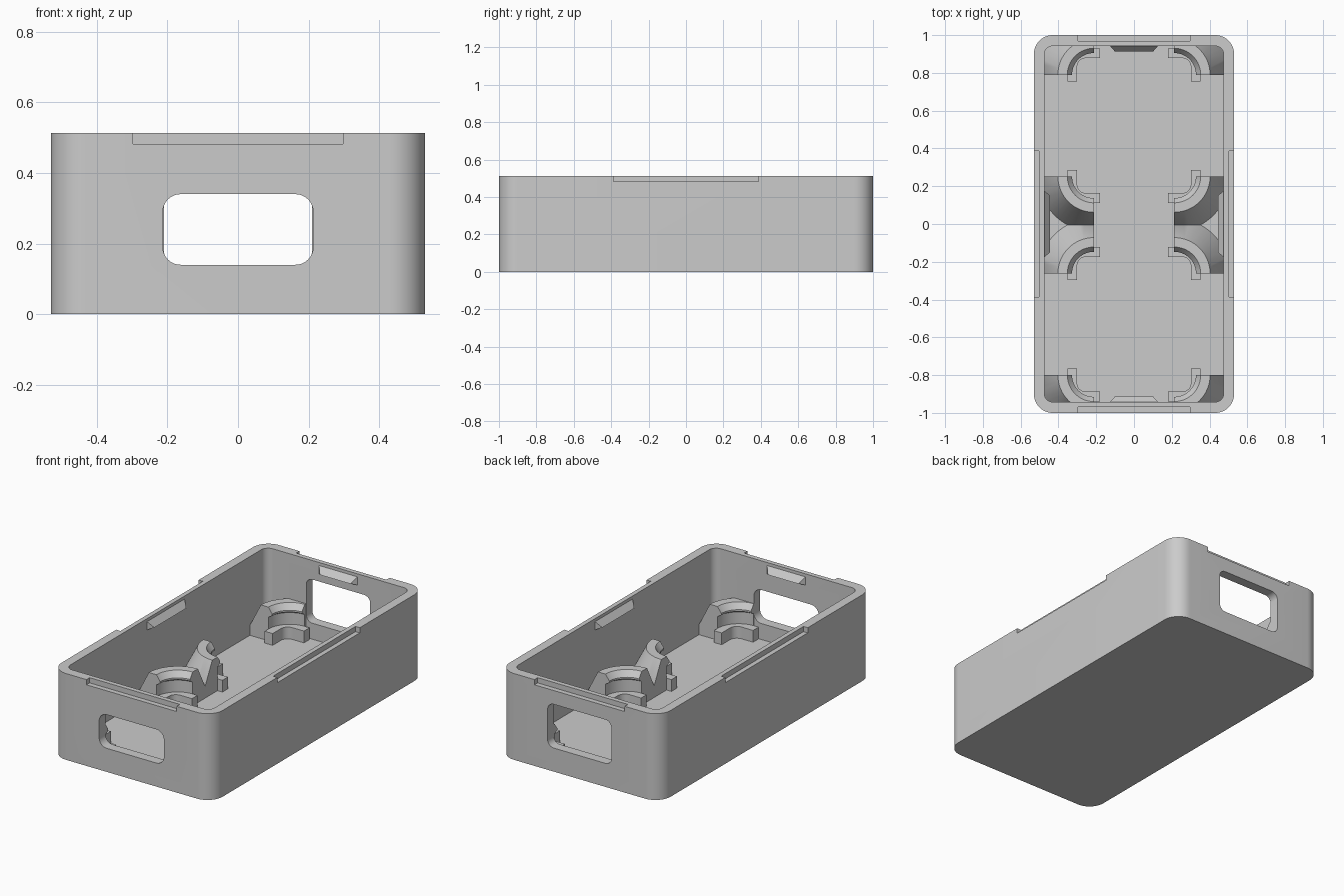
import bpy, bmesh
from math import cos, sin, pi
from mathutils import Vector

cube = bpy.data.objects.get("Cube")
if cube:
    bpy.data.objects.remove(cube, do_unlink=True)

grey = bpy.data.materials.new("plain grey")
grey.use_nodes = True
grey.diffuse_color = (0.6, 0.6, 0.6, 1)
grey.node_tree.nodes["Principled BSDF"].inputs["Base Color"].default_value = (0.6, 0.6, 0.6, 1)

HALF_X, HALF_Y, HEIGHT = 0.53, 1.0, 0.513
IN_X, IN_Y, FLOOR = 0.475, 0.942, 0.045
MID_Y = -0.005      # line that the holders mirror about


def finish(name, bm):
    bmesh.ops.recalc_face_normals(bm, faces=bm.faces)
    mesh = bpy.data.meshes.new(name)
    bm.to_mesh(mesh)
    bm.free()
    mesh.materials.append(grey)
    ob = bpy.data.objects.new(name, mesh)
    bpy.context.collection.objects.link(ob)
    return ob


def activate(ob):
    bpy.ops.object.select_all(action='DESELECT')
    ob.select_set(True)
    bpy.context.view_layer.objects.active = ob


def smooth(ob):
    activate(ob)
    bpy.ops.object.shade_smooth_by_angle(angle=pi / 6)


def arc(cx, cy, r, start, end, n=12):
    return [(cx + r * cos(start + (end - start) * i / n),
             cy + r * sin(start + (end - start) * i / n)) for i in range(n + 1)]


def rounded_rect(x0, x1, y0, y1, r):
    corners = [(x1 - r, y1 - r), (x0 + r, y1 - r), (x0 + r, y0 + r), (x1 - r, y0 + r)]
    pts = []
    for k, (cx, cy) in enumerate(corners):
        pts += arc(cx, cy, r, k * pi / 2, (k + 1) * pi / 2)
    return pts


def prism(name, pts, lo, hi, place):
    """Extrude a 2D outline from lo to hi; place maps (u, v, depth) to a point."""
    bm = bmesh.new()
    a = [bm.verts.new(place(u, v, lo)) for u, v in pts]
    b = [bm.verts.new(place(u, v, hi)) for u, v in pts]
    bm.faces.new(a)
    bm.faces.new(b)
    for i in range(len(pts)):
        j = (i + 1) % len(pts)
        bm.faces.new((a[i], a[j], b[j], b[i]))
    return finish(name, bm)


def upright(u, v, d):
    return (u, v, d)


def facing(u, v, d):
    return (u, d, v)


def cut(target, cutter):
    mod = target.modifiers.new("cut", 'BOOLEAN')
    mod.operation, mod.solver, mod.object = 'DIFFERENCE', 'EXACT', cutter
    cutter.hide_render = True
    activate(target)
    bpy.ops.object.modifier_apply(modifier=mod.name)
    bpy.data.objects.remove(cutter, do_unlink=True)


def box_outline(x0, x1, y0, y1):
    return [(x0, y0), (x1, y0), (x1, y1), (x0, y1)]


# Open tray with rounded corners
tray = prism("tray", rounded_rect(-HALF_X, HALF_X, -HALF_Y, HALF_Y, 0.1), 0, HEIGHT, upright)
cut(tray, prism("cavity", rounded_rect(-IN_X, IN_X, -IN_Y, IN_Y, 0.045), FLOOR, 0.7, upright))

# End windows: the back one is taller
cut(tray, prism("front_window", rounded_rect(-0.213, 0.213, 0.14, 0.34, 0.05), -1.1, -0.9, facing))
cut(tray, prism("back_window", rounded_rect(-0.21, 0.21, 0.14, 0.40, 0.04), 0.9, 1.1, facing))

# Shallow notches in the outer edge of the rim
for s in (-1, 1):
    ys = sorted((s * 0.97, s * 1.1))
    cut(tray, prism("end_notch", box_outline(-0.297, 0.297, *ys), 0.482, 0.7, upright))
    xs = sorted((s * 0.502, s * 0.7))
    cut(tray, prism("side_notch", box_outline(*xs, -0.387, 0.387), 0.482, 0.7, upright))
smooth(tray)


# Wedge catches under the rim
def catch(name, half, wall, to_world):
    bm = bmesh.new()
    for s in (-1, 1):
        for w, d, z in ((half, wall + 0.004, 0.5), (half, wall + 0.004, 0.445),
                        (half - 0.03, wall - 0.03, 0.458)):
            bm.verts.new(to_world(s * w, d, z))
    bmesh.ops.convex_hull(bm, input=bm.verts)
    bmesh.ops.dissolve_limit(bm, angle_limit=0.01, verts=bm.verts, edges=bm.edges)
    finish(name, bm)


for s, end, side in ((-1, "front", "right"), (1, "back", "left")):
    catch(end + "_catch", 0.13, IN_Y, lambda w, d, z: (w, s * d, z))
    catch(side + "_catch", 0.18, IN_X, lambda w, d, z: (s * d, w, z))

# Curved corner holder: lip on the inside, steep buttress on the outside
HOLDER = [(0.14, 0.04), (0.14, 0.185), (0.115, 0.2), (0.115, 0.21),
          (0.14, 0.245), (0.19, 0.245), (0.295, 0.04)]


def trim(bm, co, no):
    bmesh.ops.bisect_plane(bm, geom=bm.verts[:] + bm.edges[:] + bm.faces[:],
                           plane_co=co, plane_no=no, clear_outer=True)
    open_edges = [e for e in bm.edges if e.is_boundary]
    if open_edges:
        bmesh.ops.holes_fill(bm, edges=open_edges, sides=0)


def holder(name, cx, cy, sx, sy, y_limit):
    bm = bmesh.new()
    rings = []
    for u, v in arc(0, 0, 1, 0, pi / 2, 16):
        rings.append([bm.verts.new((cx + sx * r * u, cy + sy * r * v, z)) for r, z in HOLDER])
    for a, b in zip(rings, rings[1:]):
        for i in range(len(HOLDER)):
            j = (i + 1) % len(HOLDER)
            bm.faces.new((a[i], a[j], b[j], b[i]))
    bm.faces.new(rings[0])
    bm.faces.new(rings[-1])
    trim(bm, Vector((sx * (IN_X + 0.004), 0, 0)), Vector((sx, 0, 0)))
    trim(bm, Vector((0, y_limit, 0)), Vector((0, sy, 0)))
    smooth(finish(name, bm))


# Low L-shaped ledge inside each holder
LEDGE = ([(0.14, -0.035)] + arc(0, 0, 0.14, 0, pi / 2) + [(-0.032, 0.14), (-0.032, 0.088)]
         + arc(0.043, 0.043, 0.045, pi / 2, 0, 8) + [(0.088, -0.035)])

for sx, side in ((-1, "right"), (1, "left")):
    for half, end in ((-1, "front"), (1, "back")):
        for dist, out, place in ((0.795, 1, "corner"), (0.257, -1, "middle")):
            cx, cy, sy = sx * 0.213, MID_Y + half * dist, half * out
            limit = half * (IN_Y + 0.004) if out > 0 else MID_Y
            label = f"{end}_{side}_{place}"
            holder(label + "_holder", cx, cy, sx, sy, limit)
            ledge = prism(label + "_ledge", LEDGE, FLOOR - 0.005, 0.115,
                          lambda u, v, d: (cx + sx * u, cy + sy * v, d))
            smooth(ledge)
